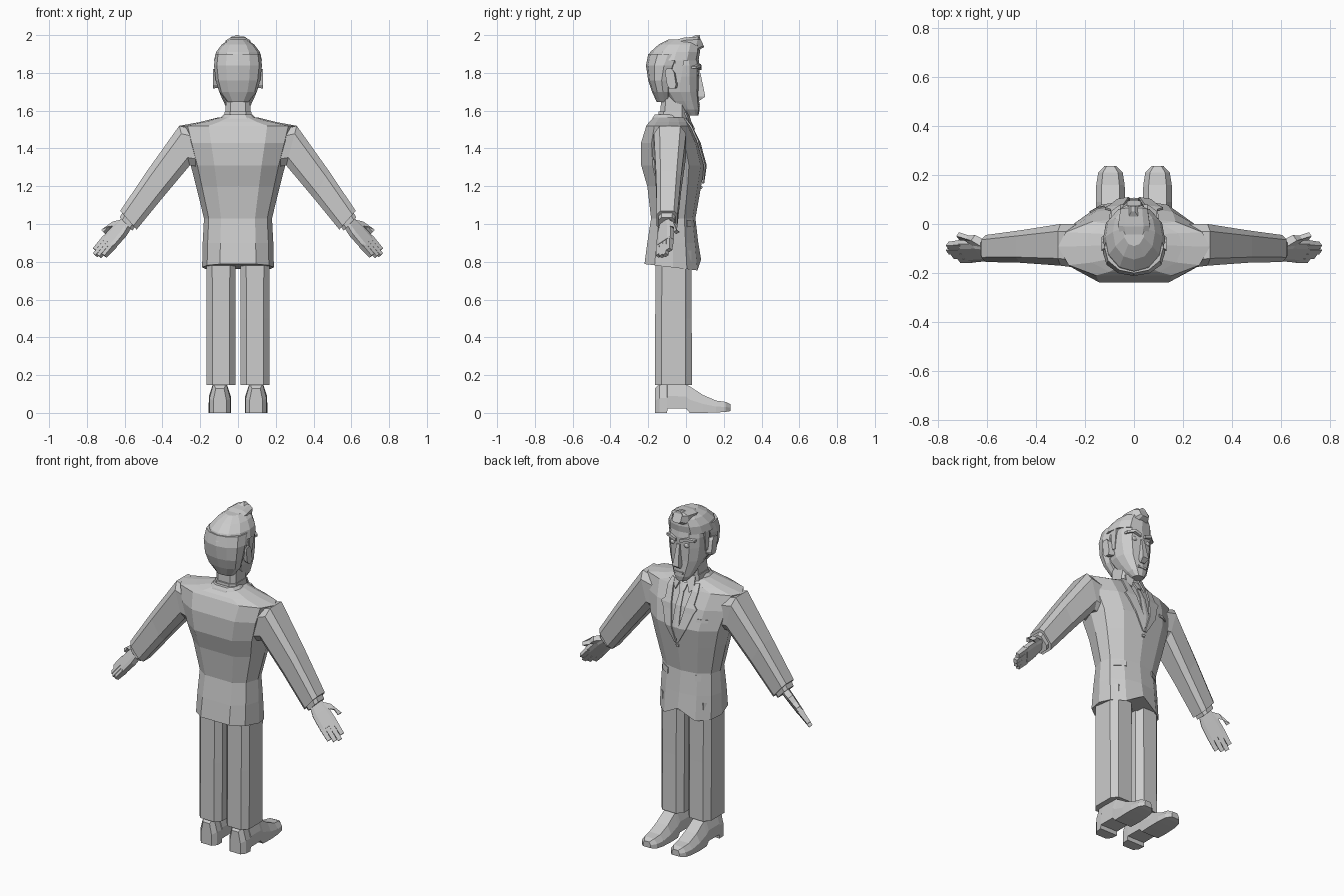
import bpy, bmesh
from mathutils import Vector as V
from mathutils.bvhtree import BVHTree

old = bpy.data.objects.get("Cube")
if old:
    bpy.data.objects.remove(old)

grey = bpy.data.materials.new("light grey")
grey.use_nodes = True
grey.diffuse_color = (0.6, 0.6, 0.6, 1)
grey.node_tree.nodes["Principled BSDF"].inputs["Base Color"].default_value = (0.6, 0.6, 0.6, 1)


def add(name, bm, mirror=False, thick=0):
    if not thick:
        bmesh.ops.recalc_face_normals(bm, faces=bm.faces)
    mesh = bpy.data.meshes.new(name)
    bm.to_mesh(mesh)
    mesh.materials.append(grey)
    ob = bpy.data.objects.new(name, mesh)
    bpy.context.collection.objects.link(ob)
    if thick:
        mod = ob.modifiers.new("thickness", 'SOLIDIFY')
        mod.thickness, mod.offset = thick, 0
    if mirror:
        ob.modifiers.new("mirror", 'MIRROR').use_mirror_merge = False
    return ob


def loft(bm, rings):
    """Skin a list of point rings and cap both ends."""
    rows = [[bm.verts.new(p) for p in r] for r in rings]
    n = len(rows[0])
    for a, b in zip(rows, rows[1:]):
        for i in range(n):
            j = (i + 1) % n
            bm.faces.new((a[i], a[j], b[j], b[i]))
    bm.faces.new(rows[0])
    bm.faces.new(rows[-1][::-1])


def both(half):
    return half + [(-x, y) for x, y in half[::-1] if x > 0]


BODY = both([(0, -1), (.5, -1), (.86, -.64), (1, 0), (.9, .5), (.55, .87), (0, 1)])
HEAD = both([(0, -1), (.5, -.88), (.88, -.5), (1, .05), (.9, .55), (.55, .9), (0, 1)])
OCT = both([(.6, -1), (1, -.65), (1, .65), (.6, 1)])
BOX = both([(1, -1), (1, 1)])


def section(shape, c, u, v):
    return [V(c) + V(u) * a + V(v) * b for a, b in shape]


def stack(name, shape, rows, tilt=0, x=0, mirror=False):
    """Horizontal sections given as height, half width, back, front."""
    bm = bmesh.new()
    loft(bm, [section(shape, (x, (b + f) / 2, z), (w, 0, 0), (0, (f - b) / 2, tilt if i == 0 else 0))
              for i, (z, w, b, f) in enumerate(rows)])
    return bm if name is None else add(name, bm, mirror)


def limb(bm, shape, rows):
    loft(bm, [section(shape, *r) for r in rows])


# Jacket body with a sloping hem and a small front split
bm = stack(None, BODY, [
    (.77, .19, -.22, .08), (.9, .187, -.205, .065), (1.03, .18, -.185, .05),
    (1.2, .222, -.205, .08), (1.31, .25, -.237, .1), (1.43, .285, -.238, .07),
    (1.52, .31, -.21, .025), (1.54, .2, -.195, .015), (1.565, .1, -.17, .0)], tilt=-.018)
for v in bm.verts:
    if v.co.z < .8 and abs(v.co.x) < .01 and v.co.y > 0:
        v.co.z += .06
bm.normal_update()
front = BVHTree.FromBMesh(bm)
add("jacket_body", bm)

# Sleeves and shirt cuffs
bm = bmesh.new()
limb(bm, OCT, [((.21, -.09, 1.4), (.02, 0, .1), (0, .09, 0)),
               ((.283, -.085, 1.415), (.028, 0, .105), (0, .085, 0)),
               ((.44, -.092, 1.21), (.042, 0, .07), (0, .066, 0)),
               ((.58, -.1, 1.02), (.043, 0, .05), (0, .055, 0))])
add("sleeves", bm, True)
bm = bmesh.new()
limb(bm, OCT, [((.57, -.1, 1.035), (.035, 0, .038), (0, .045, 0)),
               ((.593, -.102, 1.0), (.033, 0, .035), (0, .043, 0))])
add("shirt_cuffs", bm, True)

# Hands: palm, staggered fingers and thumb
d = V((.67, -.06, -.74)).normalized()
w = V((.52, .71, .47)).normalized()
m = d.cross(w)
wrist = V((.585, -.103, 1.01))
bm = bmesh.new()
limb(bm, OCT, [(wrist + d * t, w * a, m * b) for t, a, b in
               ((0, .034, .024), (.06, .05, .022), (.15, .053, .018))])
for i, tip in enumerate((.215, .235, .245, .225)):
    off = w * (i - 1.5) * .026
    limb(bm, BOX, [(wrist + off + d * .14, w * .013, m * .016),
                   (wrist + off + d * tip, w * .012, m * .011)])
limb(bm, BOX, [(wrist + d * .03 + w * .025, d * .022, m * .018),
               (wrist + d * .07 + w * .07, d * .018, m * .016),
               (wrist + d * .125 + w * .085, w * .012, m * .011)])
add("hands", bm, True)

# Trousers
stack("trouser_legs", OCT, [(.148, .076, -.165, .032), (.5, .076, -.163, .03), (.86, .078, -.16, .03)],
      x=.09, mirror=True)

# Shoes with heel step and rounded toe
SHOE = both([(1, 0), (1, .5), (.62, 1)])
bm = bmesh.new()
loft(bm, [section(SHOE, (.096, y, lo), (hw, 0, 0), (0, 0, hi - lo)) for y, hw, lo, hi in (
    (-.165, .035, 0, .13), (-.14, .055, 0, .155), (-.1, .058, 0, .155), (-.098, .058, .024, .155),
    (.0, .056, .024, .15), (.02, .057, 0, .14), (.09, .06, 0, .095), (.16, .058, .002, .065),
    (.21, .05, .005, .058), (.236, .025, .01, .045))])
add("shoes", bm, True)

# Neck and face
stack("neck", OCT, [(1.5, .07, -.14, .0), (1.7, .062, -.13, .005)])
stack("face", HEAD, [
    (1.575, .032, -.005, .066), (1.605, .056, -.05, .072), (1.65, .078, -.1, .07),
    (1.7, .1, -.14, .068), (1.78, .112, -.16, .07), (1.84, .114, -.17, .072), (1.92, .1, -.16, .06)])

# Hair: cap at the back, crown above, quiff at the front
stack("back_hair", HEAD, [(1.645, .055, -.155, -.08), (1.7, .1, -.18, -.07), (1.76, .118, -.2, -.065),
                          (1.84, .127, -.212, -.03), (1.9, .12, -.2, .0)])
stack("crown_hair", HEAD, [(1.865, .127, -.208, .066), (1.91, .116, -.19, .074), (1.95, .086, -.145, .07),
                           (1.978, .045, -.09, .05)])
bm = bmesh.new()
limb(bm, OCT, [((0, -.08, 1.93), (.05, 0, 0), (0, -.01, .035)),
               ((0, .0, 1.945), (.065, 0, 0), (0, -.01, .042)),
               ((0, .055, 1.95), (.055, 0, 0), (0, .01, .042)),
               ((0, .085, 1.962), (.028, 0, 0), (0, -.012, .025))])
limb(bm, BOX, [((0, .04, 1.975), (.035, 0, 0), (0, .035, 0)),
               ((-.004, .062, 2.0), (.008, 0, 0), (0, .012, 0))])
add("quiff", bm)

# Ears and sideburns
bm = bmesh.new()
limb(bm, OCT, [((.1, -.07, 1.765), (0, .022, 0), (0, -.008, .045)),
               ((.133, -.082, 1.77), (0, .024, 0), (0, -.008, .052))])
limb(bm, BOX, [((.106, -.035, 1.87), (.012, 0, 0), (0, .025, 0)),
               ((.104, -.04, 1.75), (.008, 0, 0), (0, .01, 0))])
add("ears_and_sideburns", bm, True)

# Nose, brows, eyes and mouth
stack("nose", BOX, [(1.655, .014, .05, .075), (1.675, .021, .05, .102), (1.72, .015, .05, .093),
                    (1.8, .01, .05, .076)])
bm = bmesh.new()
limb(bm, BOX, [((.014, .07, 1.823), (0, .012, 0), (0, 0, .009)),
               ((.055, .068, 1.838), (0, .012, 0), (0, 0, .009)),
               ((.092, .042, 1.828), (0, .012, 0), (0, 0, .006))])
add("eyebrows", bm, True)
bm = bmesh.new()
bmesh.ops.create_uvsphere(bm, u_segments=10, v_segments=6, radius=.018)
bmesh.ops.scale(bm, vec=(1, .6, .75), verts=bm.verts)
bmesh.ops.translate(bm, vec=(.046, .059, 1.797), verts=bm.verts)
add("eyes", bm, True)
bm = bmesh.new()
limb(bm, BOX, [((x, .068, 1.627), (0, .006, 0), (0, 0, .006)) for x in (-.028, .028)])
add("mouth", bm)


def strip(name, rows, lift=.006, mirror=True, thick=.009):
    """Plate laid on the jacket front: rows of height, inner x, outer x."""
    bm = bmesh.new()
    prev = None
    for z, a, b in rows:
        pair = []
        for x in (a, (a + b) / 2, b):
            hit = front.ray_cast(V((x, 1, z)), V((0, -1, 0)))[0]
            pair.append(bm.verts.new((x, (hit.y if hit else 0) + lift, z)))
        if prev:
            for i in (0, 1):
                bm.faces.new((prev[i], prev[i + 1], pair[i + 1], pair[i]))
        prev = pair
    return add(name, bm, mirror, thick)


# Lapels, tie, pocket flaps and button on the jacket front
strip("lapels", [(1.215, .0, .012), (1.31, .022, .068), (1.4, .04, .1), (1.43, .046, .118),
                 (1.45, .05, .095), (1.515, .062, .1), (1.555, .068, .09)], lift=.009)
strip("tie", [(1.24, -.006, .006), (1.31, -.022, .022), (1.43, -.017, .017), (1.5, -.012, .012)],
      lift=.003, mirror=False)
strip("tie_knot", [(1.5, -.012, .012), (1.52, -.02, .02), (1.55, -.024, .024)], lift=.009, mirror=False)
strip("pocket_flaps", [(.985, .09, .15), (1.02, .09, .15)], lift=.003, thick=.005)
strip("breast_pocket", [(1.36, -.18, -.12), (1.378, -.18, -.12)], lift=.003, mirror=False, thick=.005)
strip("button", [(1.185, -.008, .008), (1.2, -.008, .008)], lift=.003, mirror=False)

# Jacket collar around the neck and pointed shirt collar
stack("jacket_collar", BODY, [(1.53, .115, -.19, -.03), (1.565, .09, -.175, -.03), (1.58, .075, -.165, -.04)])
stack("shirt_collar", OCT, [(1.53, .078, -.15, .008), (1.595, .07, -.145, .006)])
bm = bmesh.new()
bm.faces.new([bm.verts.new(p) for p in
              ((.008, .012, 1.585), (.06, -.005, 1.59), (.066, .02, 1.525), (.045, .035, 1.505))])
add("collar_points", bm, True, .008)
